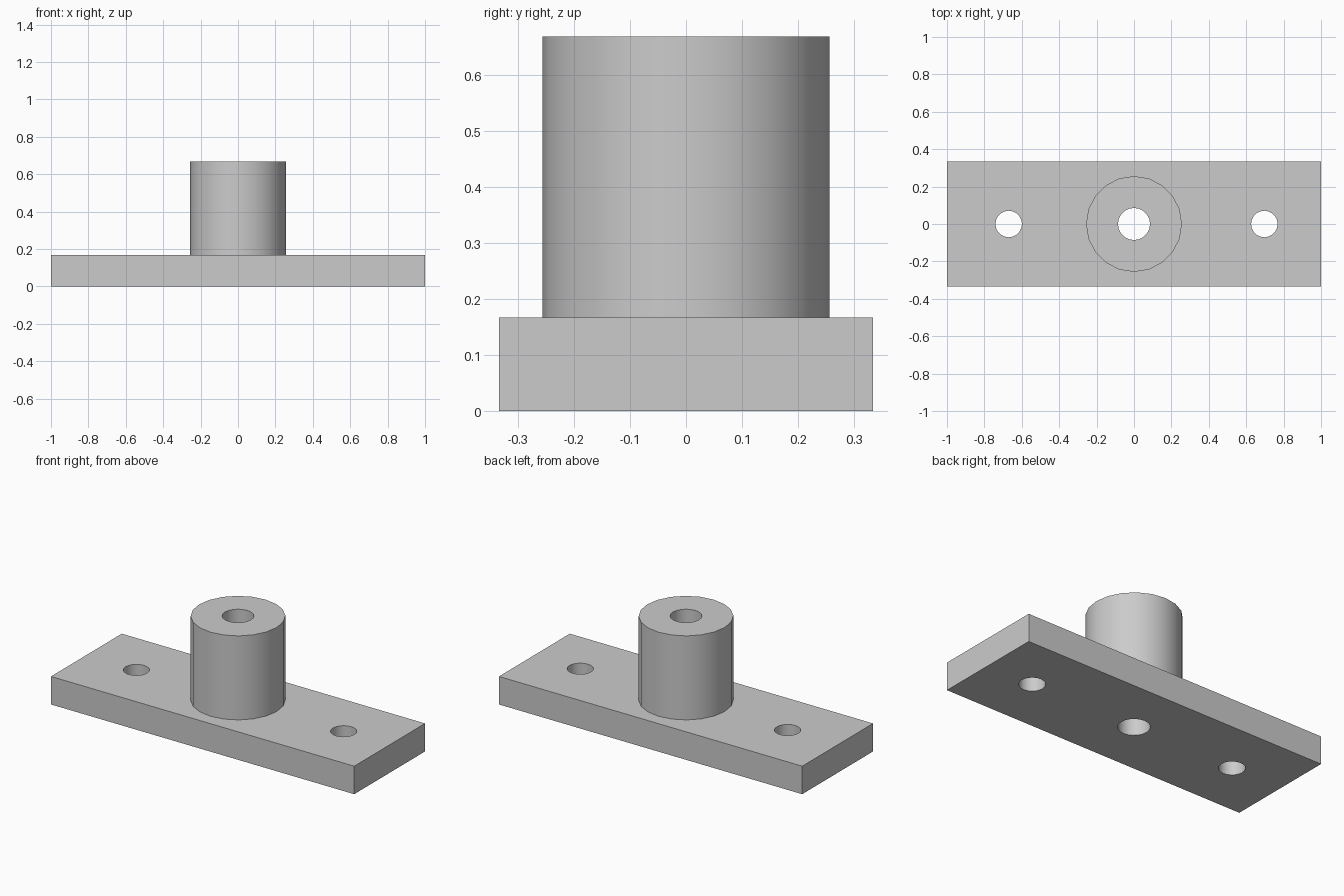
import bpy
import math

cube = bpy.data.objects.get("Cube")
if cube:
    bpy.data.objects.remove(cube, do_unlink=True)

PLATE_TOP = 0.167
BOSS_TOP = 0.668
SIDES = 20

grey = bpy.data.materials.new("plain grey")
grey.use_nodes = True
colour = (0.6, 0.6, 0.6, 1.0)
grey.diffuse_color = colour
grey.node_tree.nodes["Principled BSDF"].inputs["Base Color"].default_value = colour


def cylinder(name, radius, x, z0, z1):
    """Upright cylinder between two heights."""
    bpy.ops.mesh.primitive_cylinder_add(
        vertices=SIDES, radius=radius, depth=z1 - z0,
        location=(x, 0, (z0 + z1) / 2))
    ob = bpy.context.object
    ob.name = name
    ob.data.materials.append(grey)
    return ob


def combine(target, tool, operation):
    """Apply a boolean and discard the tool object."""
    tool.hide_render = True
    mod = target.modifiers.new(operation.lower(), 'BOOLEAN')
    mod.operation = operation
    mod.solver = 'EXACT'
    mod.object = tool
    bpy.ops.object.select_all(action='DESELECT')
    target.select_set(True)
    bpy.context.view_layer.objects.active = target
    bpy.ops.object.modifier_apply(modifier=mod.name)
    bpy.data.objects.remove(tool, do_unlink=True)


# Flat rectangular base
bpy.ops.mesh.primitive_cube_add(size=1, location=(0, 0, PLATE_TOP / 2))
plate = bpy.context.object
plate.name = "mounting_plate_with_boss"
plate.scale = (2, 0.667, PLATE_TOP)
bpy.ops.object.transform_apply(location=False, rotation=False, scale=True)
plate.data.materials.append(grey)

# Round boss, sunk into the base
combine(plate, cylinder("boss", 0.256, 0, PLATE_TOP / 2, BOSS_TOP), 'UNION')

# Central bore and the two screw holes, all the way through
for name, radius, x in (("bore_cutter", 0.086, 0),
                        ("right_hole_cutter", 0.071, -0.67),
                        ("left_hole_cutter", 0.071, 0.697)):
    combine(plate, cylinder(name, radius, x, -0.1, BOSS_TOP + 0.1), 'DIFFERENCE')

# Rounded walls smooth, rims and corners crisp
plate.select_set(True)
bpy.context.view_layer.objects.active = plate
bpy.ops.object.shade_smooth_by_angle(angle=math.radians(30))
